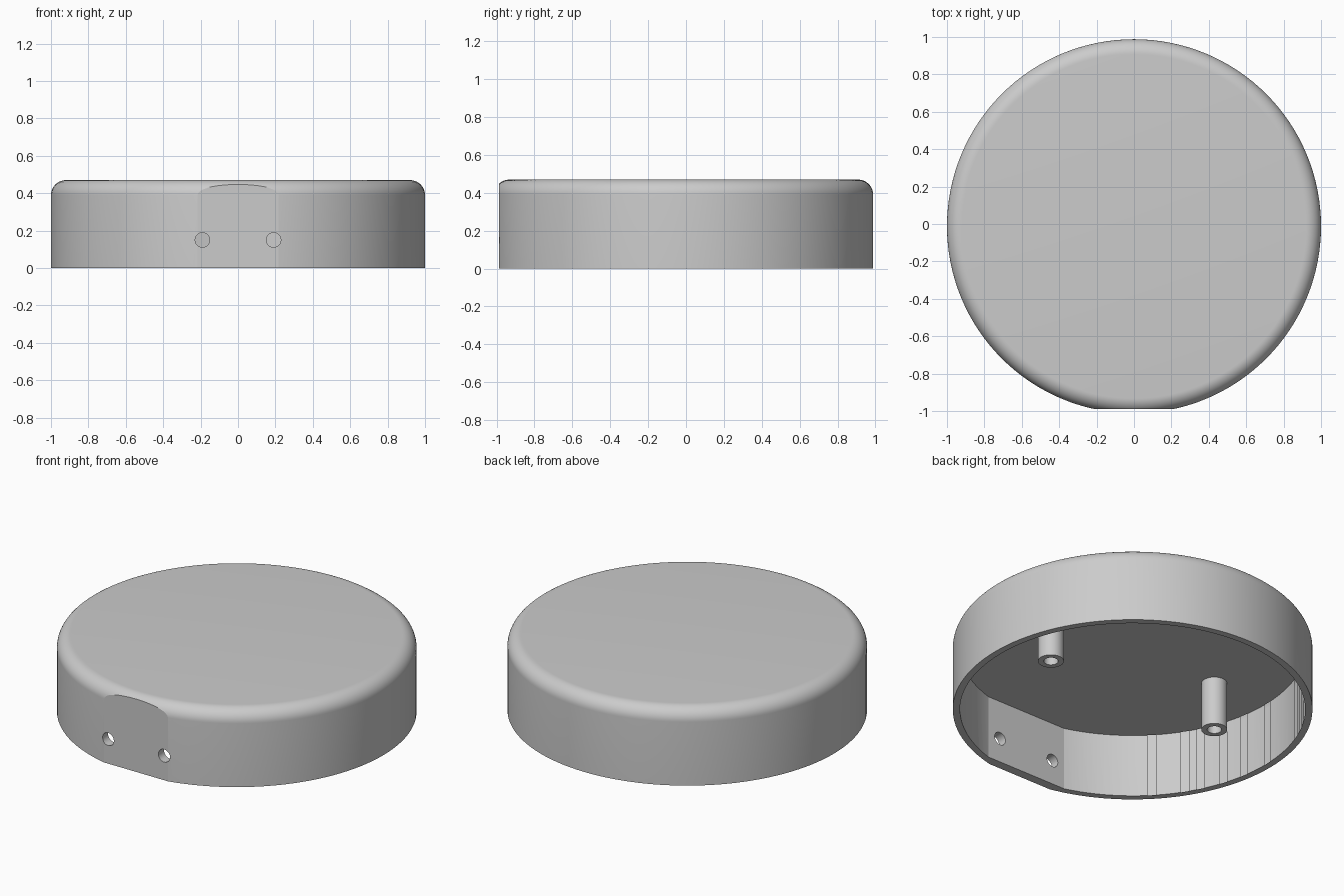
import bpy, bmesh, math
from mathutils import Vector, Matrix

if "Cube" in bpy.data.objects:
    bpy.data.objects.remove(bpy.data.objects["Cube"])

CY = -0.012          # circle centre, so the flattened shape is centred on y
HEIGHT, CEILING = 0.47, 0.387
FILLET = 0.08

grey = bpy.data.materials.new("light_grey")
grey.diffuse_color = (0.6, 0.6, 0.6, 1)
grey.use_nodes = True
grey.node_tree.nodes["Principled BSDF"].inputs["Base Color"].default_value = grey.diffuse_color


def finish(bm, name):
    bmesh.ops.recalc_face_normals(bm, faces=bm.faces)
    mesh = bpy.data.meshes.new(name)
    bm.to_mesh(mesh)
    bm.free()
    obj = bpy.data.objects.new(name, mesh)
    bpy.context.collection.objects.link(obj)
    mesh.materials.append(grey)
    return obj


def lathe(name, profile, centre, steps, flat=None):
    """Revolve (radius, z) points; optionally slice a flat on the front side."""
    bm = bmesh.new()
    verts = [bm.verts.new((r, 0, z)) for r, z in profile]
    edges = [bm.edges.new(pair) for pair in zip(verts, verts[1:])]
    bmesh.ops.spin(bm, geom=verts + edges, cent=(0, 0, 0), axis=(0, 0, 1),
                   angle=math.tau, steps=steps)
    bmesh.ops.remove_doubles(bm, verts=bm.verts, dist=1e-5)
    if flat:
        cut = bmesh.ops.bisect_plane(
            bm, geom=bm.verts[:] + bm.edges[:] + bm.faces[:], dist=1e-6,
            plane_co=(0, -flat, 0), plane_no=(0, -1, 0), clear_outer=True)
        rim = [e for e in cut["geom_cut"] if isinstance(e, bmesh.types.BMEdge)]
        bmesh.ops.contextual_create(bm, geom=rim)
    bmesh.ops.translate(bm, verts=bm.verts, vec=Vector(centre))
    return finish(bm, name)


def subtract(target, cutter):
    cutter.hide_render = True
    mod = target.modifiers.new("cut", "BOOLEAN")
    mod.operation, mod.solver, mod.object = "DIFFERENCE", "EXACT", cutter
    bpy.context.view_layer.objects.active = target
    bpy.ops.object.modifier_apply(modifier=mod.name)
    bpy.data.objects.remove(cutter)


def smooth(obj):
    bpy.ops.object.select_all(action="DESELECT")
    obj.select_set(True)
    bpy.context.view_layer.objects.active = obj
    bpy.ops.object.shade_smooth_by_angle(angle=math.radians(10))


# Round cap with a rounded top edge and a flat at the front
arc = [(1 - FILLET + FILLET * math.cos(a), HEIGHT - FILLET + FILLET * math.sin(a))
       for a in (math.pi / 2 * i / 12 for i in range(13))]
shell = lathe("cap_shell", [(0, 0), (1, 0)] + arc + [(0, HEIGHT)],
              (0, CY, 0), 128, flat=0.976)

# Hollow inside, open at the bottom
cavity = lathe("cavity_cutter", [(0, -0.1), (0.96, -0.1), (0.96, CEILING), (0, CEILING)],
               (0, CY, 0), 128, flat=0.92)
subtract(shell, cavity)

# Two screw holes through the front flat
for x in (-0.19, 0.19):
    bm = bmesh.new()
    bmesh.ops.create_cone(bm, cap_ends=True, segments=40, radius1=0.039,
                          radius2=0.039, depth=0.3,
                          matrix=Matrix.Translation((x, -0.95, 0.15))
                          @ Matrix.Rotation(math.pi / 2, 4, "X"))
    subtract(shell, finish(bm, "hole_cutter"))
smooth(shell)

# Two hollow screw posts hanging from the ceiling
for side, x in (("left", -0.593), ("right", 0.593)):
    post = lathe(f"screw_post_{side}",
                 [(0, CEILING - 0.01), (0.04, CEILING - 0.01), (0.04, 0.09),
                  (0.072, 0.09), (0.072, CEILING + 0.01), (0, CEILING + 0.01)],
                 (x, CY, 0), 40)
    smooth(post)
